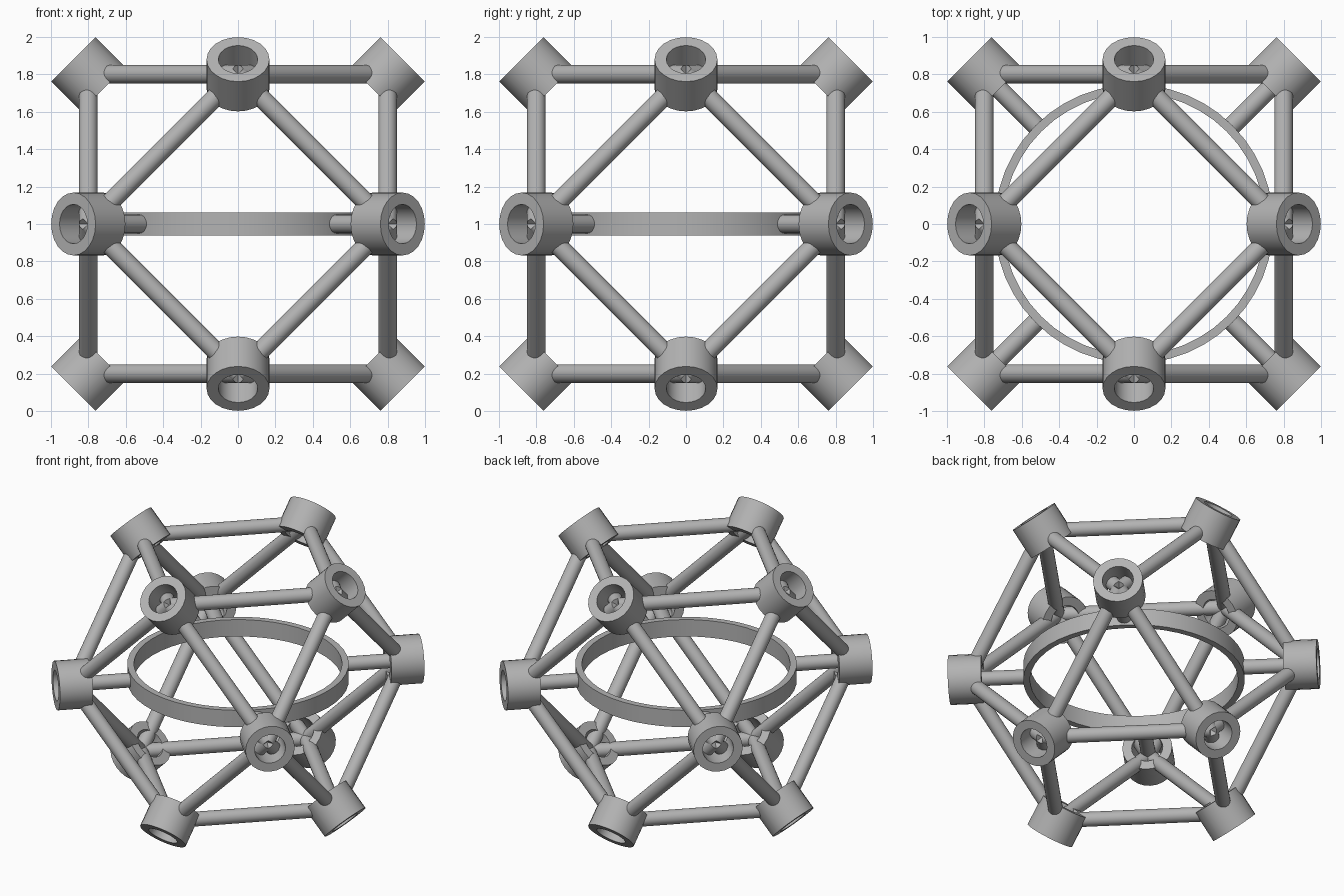
import bpy
import bmesh
from itertools import combinations, product
from mathutils import Vector

cube = bpy.data.objects.get("Cube")
if cube:
    bpy.data.objects.remove(cube)

# One plain grey for the whole frame
grey = bpy.data.materials.new("plain grey")
grey.use_nodes = True
COLOUR = (0.45, 0.45, 0.45, 1)
grey.diffuse_color = COLOUR
grey.node_tree.nodes["Principled BSDF"].inputs["Base Color"].default_value = COLOUR

CENTRE = Vector((0, 0, 1))
A = 0.8          # corner offset of the cuboctahedron
ROD = 0.05
SIDES = 24


def finish(name, bm, place, direction):
    """Turn a z-aligned mesh along a direction and put it in the scene."""
    bmesh.ops.recalc_face_normals(bm, faces=bm.faces)
    mesh = bpy.data.meshes.new(name)
    bm.to_mesh(mesh)
    bm.free()
    mesh.materials.append(grey)
    obj = bpy.data.objects.new(name, mesh)
    obj.location = place
    obj.rotation_mode = "QUATERNION"
    obj.rotation_quaternion = direction.to_track_quat("Z", "Y")
    bpy.context.collection.objects.link(obj)
    bpy.ops.object.select_all(action="DESELECT")
    obj.select_set(True)
    bpy.context.view_layer.objects.active = obj
    bpy.ops.object.shade_smooth_by_angle(angle=0.5)
    return obj


def rod(name, start, end):
    bm = bmesh.new()
    bmesh.ops.create_cone(bm, cap_ends=True, segments=SIDES, radius1=ROD,
                          radius2=ROD, depth=(end - start).length)
    return finish(name, bm, (start + end) / 2, end - start)


def tube(name, place, direction, outer, inner, length, sides):
    """Open pipe: a rectangular section spun about its axis."""
    bm = bmesh.new()
    h = length / 2
    section = [bm.verts.new((r, 0, z)) for r, z in
               ((outer, -h), (outer, h), (inner, h), (inner, -h))]
    edges = [bm.edges.new((section[i], section[i - 1])) for i in range(4)]
    bmesh.ops.spin(bm, geom=section + edges, axis=(0, 0, 1), cent=(0, 0, 0),
                   angle=6.2831853, steps=sides, use_merge=True)
    bmesh.ops.remove_doubles(bm, verts=bm.verts, dist=0.0001)
    return finish(name, bm, place, direction)


# Twelve corners of the cuboctahedron
corners = [Vector(p) * A for p in product((-1, 0, 1), repeat=3)
           if sum(map(abs, p)) == 2]

# Sockets pointing outwards at every corner
for c in corners:
    out = c.normalized()
    tube("socket", CENTRE + out * 1.132, out, 0.168, 0.105, 0.225, SIDES)

# Struts along every edge
for a, b in combinations(corners, 2):
    if abs((a - b).length - A * 2 ** 0.5) < 0.01:
        rod("strut", CENTRE + a, CENTRE + b)

# Level ring in the middle, carried by four spokes
tube("middle_ring", CENTRE, Vector((0, 0, 1)), 0.745, 0.70, 0.125, 48)
for c in corners:
    if c.z == 0:
        rod("ring_spoke", CENTRE + c.normalized() * 0.725, CENTRE + c)
